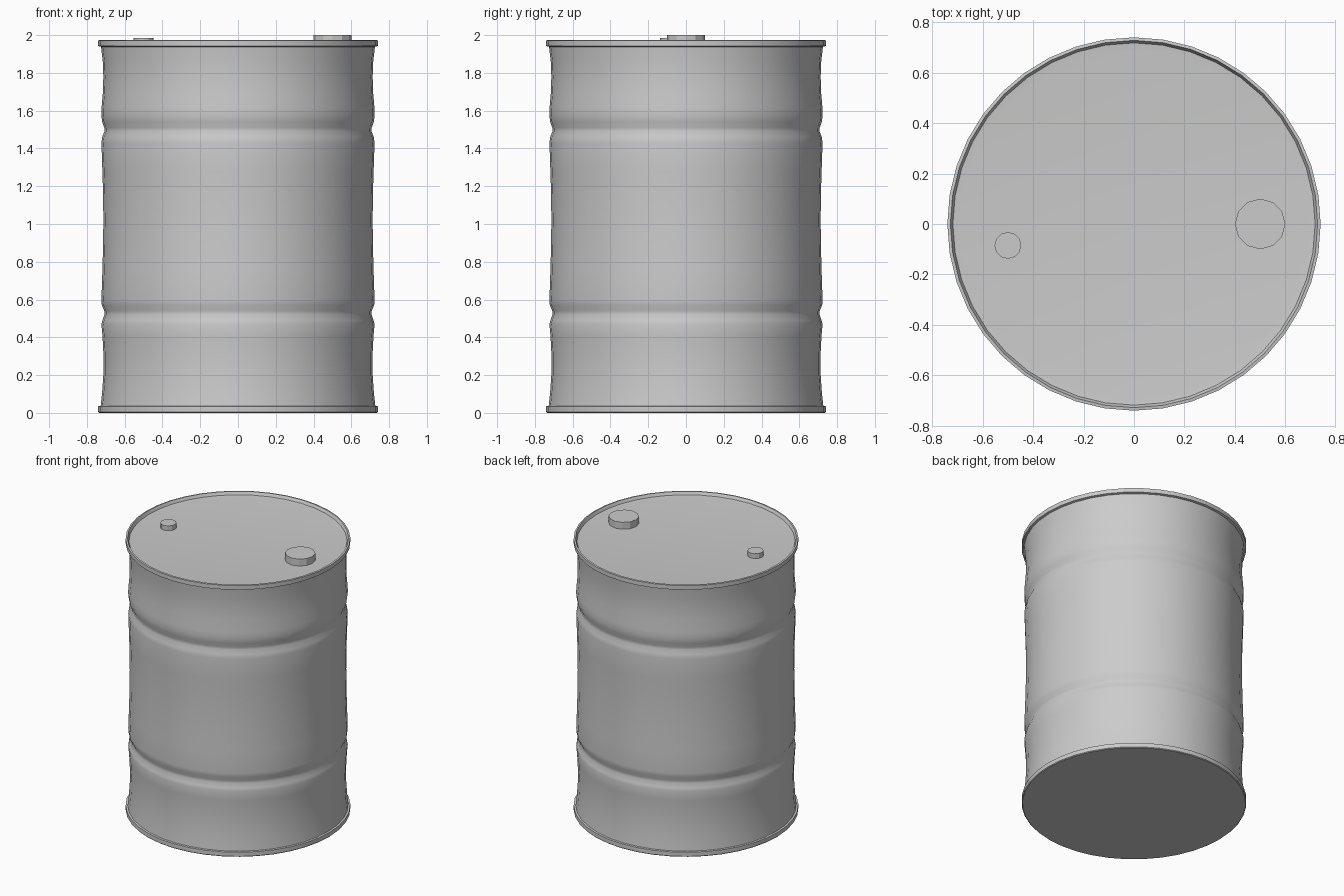
import bpy, bmesh
from math import cos, sin, pi, radians

if "Cube" in bpy.data.objects:
    bpy.data.objects.remove(bpy.data.objects["Cube"])


def lathe(name, profile, sides, loc=(0, 0, 0), smooth=None):
    """Revolve (radius, z) points around z; both ends are capped."""
    bm = bmesh.new()
    rings = [[bm.verts.new((r * cos(2 * pi * i / sides), r * sin(2 * pi * i / sides), z))
              for i in range(sides)] for r, z in profile]
    for a, b in zip(rings, rings[1:]):
        for i in range(sides):
            j = (i + 1) % sides
            bm.faces.new((a[i], a[j], b[j], b[i]))
    bm.faces.new(rings[0][::-1])
    bm.faces.new(rings[-1])
    bmesh.ops.recalc_face_normals(bm, faces=bm.faces)
    mesh = bpy.data.meshes.new(name)
    bm.to_mesh(mesh)
    bm.free()
    ob = bpy.data.objects.new(name, mesh)
    ob.location = loc
    bpy.context.collection.objects.link(ob)
    if smooth:
        bpy.ops.object.select_all(action='DESELECT')
        ob.select_set(True)
        bpy.context.view_layer.objects.active = ob
        bpy.ops.object.shade_smooth_by_angle(angle=radians(smooth))
    return ob


# Drum shell: bottom rim, ribbed wall, top rim and recessed lid
shell = [
    (0.735, 0), (0.74, 0.005), (0.74, 0.035), (0.727, 0.037),
    (0.72, 0.10), (0.713, 0.20), (0.712, 0.30), (0.717, 0.40), (0.723, 0.47),
    (0.718, 0.49), (0.707, 0.52), (0.708, 0.54), (0.721, 0.57), (0.723, 0.60),
    (0.718, 0.75), (0.714, 0.90), (0.713, 1.02), (0.714, 1.15), (0.718, 1.28),
    (0.723, 1.43), (0.719, 1.46), (0.707, 1.49), (0.708, 1.51), (0.719, 1.54),
    (0.724, 1.58), (0.722, 1.62), (0.715, 1.70), (0.713, 1.78), (0.716, 1.86),
    (0.725, 1.938), (0.74, 1.942), (0.74, 1.972), (0.728, 1.974),
    (0.718, 1.953), (0.69, 1.95),
]
lathe("drum_shell", shell, 40, smooth=40)

# Filler caps on the lid
lathe("large_cap", [(0.1, 1.945), (0.1, 2.0)], 12, (0.5, 0, 0))
lathe("small_cap", [(0.053, 1.945), (0.053, 1.985)], 12, (-0.5, -0.085, 0))
